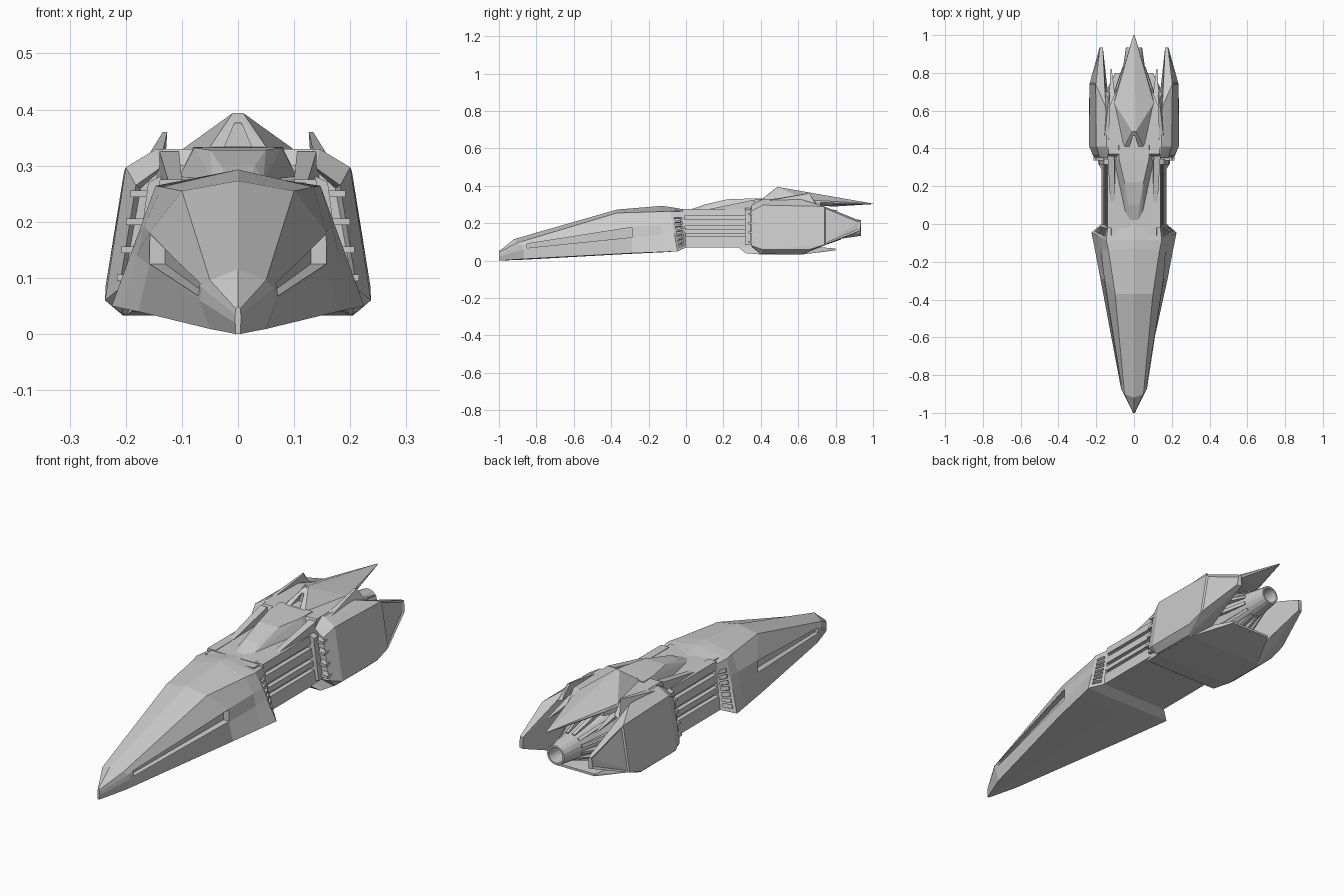
import bpy, bmesh, math
from mathutils import Vector, Matrix

if "Cube" in bpy.data.objects:
    bpy.data.objects.remove(bpy.data.objects["Cube"])


def make(name, bm, mirror=False):
    bmesh.ops.recalc_face_normals(bm, faces=bm.faces[:])
    me = bpy.data.meshes.new(name)
    bm.to_mesh(me)
    bm.free()
    ob = bpy.data.objects.new(name, me)
    bpy.context.collection.objects.link(ob)
    if mirror:
        m = ob.modifiers.new("mirror", 'MIRROR')
        m.use_mirror_merge = False
    return ob


def hull_bm(pts):
    bm = bmesh.new()
    vs = [bm.verts.new(p) for p in pts]
    r = bmesh.ops.convex_hull(bm, input=vs)
    bmesh.ops.delete(bm, geom=[v for v in bm.verts if not v.link_faces], context='VERTS')
    bmesh.ops.dissolve_limit(bm, angle_limit=0.02, verts=bm.verts[:], edges=bm.edges[:])
    return bm


def flip(pts):
    return [(-x, y, z) for x, y, z in pts]


def centre(name, pts):
    """Symmetric solid from the right-hand points."""
    return make(name, hull_bm(pts + flip([p for p in pts if p[0] > 0])))


def pair(name, pts):
    """Left and right copies of one solid."""
    return make(name, hull_bm(pts), True)


def loft(name, rings):
    bm = bmesh.new()
    vr = [[bm.verts.new(p) for p in r] for r in rings]
    n = len(vr[0])
    for a, b in zip(vr, vr[1:]):
        for i in range(n):
            j = (i + 1) % n
            bm.faces.new((a[i], a[j], b[j], b[i]))
    bm.faces.new(vr[0])
    bm.faces.new(vr[-1])
    return make(name, bm)


def cut(ob, cutter):
    cutter.hide_render = True
    cutter.hide_viewport = True
    cutter.display_type = 'WIRE'
    m = ob.modifiers.new("cut", 'BOOLEAN')
    m.operation = 'DIFFERENCE'
    m.solver = 'EXACT'
    m.object = cutter


# Nose hull: half sections, belly centre -> chine -> slot -> shoulder -> ridge
O1, O2 = Vector((.225, -.045, .05)), Vector((.147, -.085, .264))
I1, I2 = Vector((.172, .0, .07)), Vector((.138, -.01, .262))
ts = (0, .45, .68, 1)
sections = [
    [(0, -1, 0), (.004, -1, 0), (.005, -1, .02), (.005, -1, .035), (.004, -1, .045), (0, -1, .05)],
    [(0, -.87, .005), (.05, -.87, .009), (.069, -.87, .06), (.064, -.88, .082),
     (.05, -.9, .096), (0, -.92, .115)],
    [(0, -.33, .035), (.178, -.29, .04), (.158, -.29, .122), (.157, -.29, .182),
     (.1, -.37, .255), (0, -.37, .273)],
    [(0, -.12, .045), (.208, -.13, .046), (.18, -.13, .14), (.168, -.13, .192),
     (.135, -.14, .262), (0, -.13, .293)],
    [(0, -.045, .05)] + [tuple(O1.lerp(O2, t)) for t in ts] + [(0, -.085, .287)],
    [(0, 0, .07)] + [tuple(I1.lerp(I2, t)) for t in ts] + [(0, 0, .272)],
]
nose = loft("nose_hull", [s + flip(s[-2:0:-1]) for s in sections])

# Long side slots
cut(nose, pair("slot_cutter", [(x, -.85, z) for x in (.052, .12) for z in (.068, .09)] +
               [(x, -.29, z) for x in (.13, .25) for z in (.125, .178)]))

# Vent row on the raked rear faces
nrm = (O2 - O1).cross(I1 - O1).normalized()
if nrm.y < 0:
    nrm.negate()
bm = bmesh.new()
for k in range(7):
    base = .08 + k * .115
    c = []
    for v in (base, base + .07):
        a, b = O1.lerp(O2, v), I1.lerp(I2, v)
        for u in (.2, .8):
            p = a.lerp(b, u)
            c += [p + nrm * .02, p - nrm * .015]
    vs = [bm.verts.new(p) for p in c]
    bmesh.ops.convex_hull(bm, input=vs)
cut(nose, make("vent_cutter", bm, True))


# Mid fuselage with long side bands
def side_x(z):
    return .172 - .16 * (z - .07)


centre("mid_core", [(side_x(z) - .02, y, z) for z in (.075, .27) for y in (-.06, .4)])
for i, (z0, z1) in enumerate([(.07, .128), (.145, .168), (.186, .222), (.24, .275)]):
    pair("side_band_%d" % i, [(side_x(z) - d, y, z) for z in (z0, z1) for d in (0, .04)
                              for y in (-.02, .34 + .02 * (i % 2))])
centre("mid_belly", [(.168, y, .07) for y in (-.02, .34)] + [(.15, y, .085) for y in (-.02, .34)])
centre("mid_roof", [(.138, -.02, .272), (.138, .38, .278), (.1, -.02, .25), (.1, .38, .25)])

# Canopy
centre("canopy", [(.02, .02, .272), (.045, .06, .275), (.105, .34, .28), (.105, .4, .28),
                  (.03, .1, .3), (.05, .22, .328), (.078, .34, .332), (.08, .42, .333)])
pair("canopy_rail", [(.1, .12, .275), (.125, .12, .275), (.105, .36, .325), (.14, .36, .325),
                     (.14, .36, .27), (.1, .36, .27)])

# Tail core, deck and belly plate
centre("tail_core", [(.14, .34, .07), (.125, .34, .3), (.14, .6, .06), (.125, .6, .31)])
centre("tail_deck", [(.135, .35, .29), (.135, .37, .33), (.13, .62, .328), (.09, .72, .31),
                     (.09, .72, .295), (.13, .62, .29)])
centre("belly_plate", [(.165, .28, .07), (.19, .32, .04), (.2, .4, .033), (.19, .62, .033),
                       (.1, .8, .055), (.1, .8, .065), (.17, .62, .08), (.16, .33, .09)])

# Engine pods with recessed tail panel and intake face
bm = hull_bm([
    (.14, .35, .075), (.212, .35, .08), (.182, .35, .265), (.14, .35, .295),
    (.237, .41, .06), (.237, .66, .06), (.236, .74, .085), (.2, .41, .297), (.203, .74, .29),
    (.205, .4, .035), (.205, .62, .033), (.12, .4, .035), (.13, .62, .035),
    (.145, .41, .33), (.15, .62, .326), (.13, .41, .328),
    (.184, .93, .16), (.18, .935, .212), (.165, .935, .16), (.165, .935, .212)])
bm.normal_update()
panel = [f for f in bm.faces if f.calc_center_median().y > .76 and f.normal.x > .6]
if panel:
    bmesh.ops.inset_region(bm, faces=panel, thickness=.012, depth=-.006)
front = [f for f in bm.faces if f.normal.y < -.95]
if front:
    bmesh.ops.inset_region(bm, faces=front, thickness=.01, depth=-.02)
make("engine_pod", bm, True)

# Intake ribs and pod collars
for i, z in enumerate((.1, .15, .2, .25)):
    x = .222 - .16 * (z - .06)
    pair("intake_rib_%d" % i, [(a, y, c) for a in (.13, x) for c in (z - .006, z + .006)
                               for y in (.335, .39)])
pair("pod_collar", [(a, y, z) for y in (.315, .345) for a, z in
                    ((.13, .08), (.185, .085), (.16, .27), (.13, .285))])

# Dorsal spine with dark intake mouth
spine = centre("dorsal_spine", [(.056, .4, .325), (.05, .4, .3), (.009, .49, .394), (.008, .47, .38),
                                (.105, .64, .325), (.1, .68, .312), (.055, .8, .3), (0, .8, .29),
                                (.003, 1, .305), (.003, .995, .302)])
cut(spine, centre("spine_cutter", [(.024, .36, .334), (.006, .36, .376),
                                   (.024, .47, .334), (.006, .47, .376)]))

# Side fins and trailing spikes
pair("side_fin", [(.135, .42, .322), (.16, .42, .318), (.126, .65, .36), (.134, .66, .36),
                  (.13, .7, .3), (.155, .7, .29)])
pair("deck_spike", [(.09, .6, .315), (.135, .6, .315), (.11, .6, .27), (.118, .82, .265),
                    (.124, .82, .265)])

# Exhaust nozzle
ZC = .175
prof = [(.001, .58), (.105, .58), (.1, .64), (.078, .72), (.058, .83), (.043, .935),
        (.035, .935), (.03, .85), (.001, .85)]
loft("exhaust_nozzle", [[(r * math.cos(a), y, ZC + r * math.sin(a)) for a in
                         [math.tau * k / 18 for k in range(18)]] for r, y in prof])

# Radial strakes round the nozzle
bm = bmesh.new()
for k in range(12):
    rot = Matrix.Rotation(math.tau * (k + .5) / 12, 4, 'Y')
    vs = [bm.verts.new(rot @ Vector((r, y, s * .007)) + Vector((0, 0, ZC)))
          for r, y in ((.06, .6), (.118, .6), (.105, .71), (.062, .83), (.05, .83)) for s in (-1, 1)]
    bmesh.ops.convex_hull(bm, input=vs)
make("nozzle_strakes", bm)
